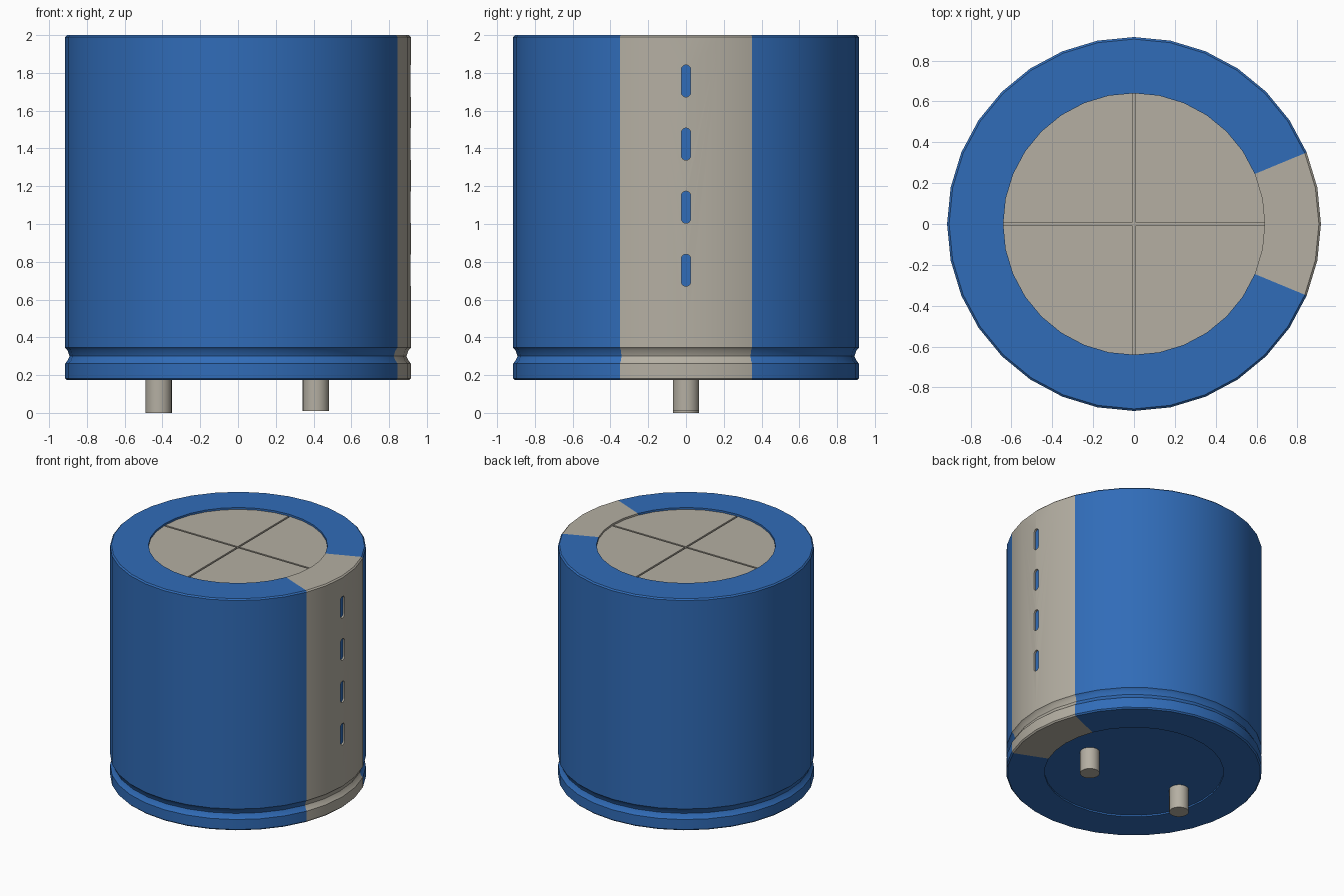
import bpy, bmesh, math
from mathutils import Matrix

cube = bpy.data.objects.get("Cube")
if cube:
    bpy.data.objects.remove(cube, do_unlink=True)


def material(name, rgb):
    m = bpy.data.materials.new(name)
    m.use_nodes = True
    m.diffuse_color = (*rgb, 1)
    m.node_tree.nodes["Principled BSDF"].inputs["Base Color"].default_value = (*rgb, 1)
    return m


BLUE = material("blue sleeve", (0.03, 0.15, 0.48))
BEIGE = material("warm grey", (0.46, 0.43, 0.365))
SIDES = 32
R, INNER = 0.915, 0.64
STRIPE = math.radians(22.5)


def finish(bm, name, mats):
    bmesh.ops.recalc_face_normals(bm, faces=bm.faces[:])
    mesh = bpy.data.meshes.new(name)
    bm.to_mesh(mesh)
    bm.free()
    for m in mats:
        mesh.materials.append(m)
    obj = bpy.data.objects.new(name, mesh)
    bpy.context.collection.objects.link(obj)
    return obj


def activate(obj):
    bpy.ops.object.select_all(action="DESELECT")
    obj.select_set(True)
    bpy.context.view_layer.objects.active = obj


def smooth(obj):
    activate(obj)
    bpy.ops.object.shade_smooth_by_angle(angle=math.radians(30))


def prism(bm, points, to_3d, low, high):
    """Extrude a 2D outline between two levels; to_3d maps (u, v, level)."""
    lo = [bm.verts.new(to_3d(u, v, low)) for u, v in points]
    hi = [bm.verts.new(to_3d(u, v, high)) for u, v in points]
    bm.faces.new(lo[::-1])
    bm.faces.new(hi)
    n = len(points)
    for i in range(n):
        j = (i + 1) % n
        bm.faces.new((lo[i], lo[j], hi[j], hi[i]))


# Sleeve: turned profile with crimp groove, rim and recessed ends
profile = [(INNER, 0.185), (INNER, 0.173), (0.905, 0.173), (R, 0.183),
           (R, 0.262), (0.903, 0.275), (0.892, 0.3), (0.903, 0.333), (R, 0.345),
           (R, 1.99), (0.905, 2), (INNER, 2), (INNER, 1.96)]
bm = bmesh.new()
rings = []
for r, z in profile:
    rings.append([bm.verts.new((r * math.cos(a), r * math.sin(a), z))
                  for a in (math.tau * i / SIDES for i in range(SIDES))])
bm.faces.new(rings[0][::-1])
bm.faces.new(rings[-1]).material_index = 1
for a, b in zip(rings, rings[1:]):
    for i in range(SIDES):
        j = (i + 1) % SIDES
        face = bm.faces.new((a[i], a[j], b[j], b[i]))
        c = face.calc_center_median()
        face.material_index = int(abs(math.atan2(c.y, c.x)) < STRIPE and c.z > 0.18
                                  or abs(math.atan2(c.y, c.x)) < STRIPE and c.xy.length > 0.7)
sleeve = finish(bm, "sleeve", [BLUE, BEIGE])

# Slots in the stripe: beige walls, blue floor
bm = bmesh.new()
for k in range(4):
    z = 0.755 + k * 0.334
    pill = []
    for i in range(18):
        a = math.pi * (i % 9) / 8 + (math.pi if i > 8 else 0)
        pill.append((0.025 * math.cos(a),
                     z + 0.025 * math.sin(a) + (0.06 if i < 9 else -0.06)))
    prism(bm, pill, lambda u, v, w: (w, u, v), 0.9, 1.0)
for f in bm.faces:
    f.normal_update()
    f.material_index = int(abs(f.normal.x) < 0.5)
cutter = finish(bm, "slot_cutter", [BLUE, BEIGE])
cutter.hide_render = True
mod = sleeve.modifiers.new("slots", "BOOLEAN")
mod.operation = "DIFFERENCE"
mod.solver = "EXACT"
mod.object = cutter
activate(sleeve)
bpy.ops.object.modifier_apply(modifier=mod.name)
bpy.data.objects.remove(cutter, do_unlink=True)
smooth(sleeve)

# Lid: four quadrants separated by cross-shaped vent grooves
GAP = 0.007
quarter = [(GAP, GAP)]
for i in range(SIDES // 4 + 1):
    a = math.tau * i / SIDES
    quarter.append((max(GAP, INNER * math.cos(a)), max(GAP, INNER * math.sin(a))))
bm = bmesh.new()
for k in range(4):
    turn = Matrix.Rotation(k * math.pi / 2, 3, "Z")
    prism(bm, quarter, lambda u, v, w: turn @ Matrix.Translation((u, v, w)).translation,
          1.955, 1.985)
finish(bm, "vent_lid", [BEIGE])

# Terminal pins
for name, x, bottom in (("left_pin", 0.412, 0.01), ("right_pin", -0.42, 0)):
    top = 0.2
    bm = bmesh.new()
    bmesh.ops.create_cone(bm, cap_ends=True, segments=24, radius1=0.07, radius2=0.07,
                          depth=top - bottom,
                          matrix=Matrix.Translation((x, 0, (top + bottom) / 2)))
    smooth(finish(bm, name, [BEIGE]))
